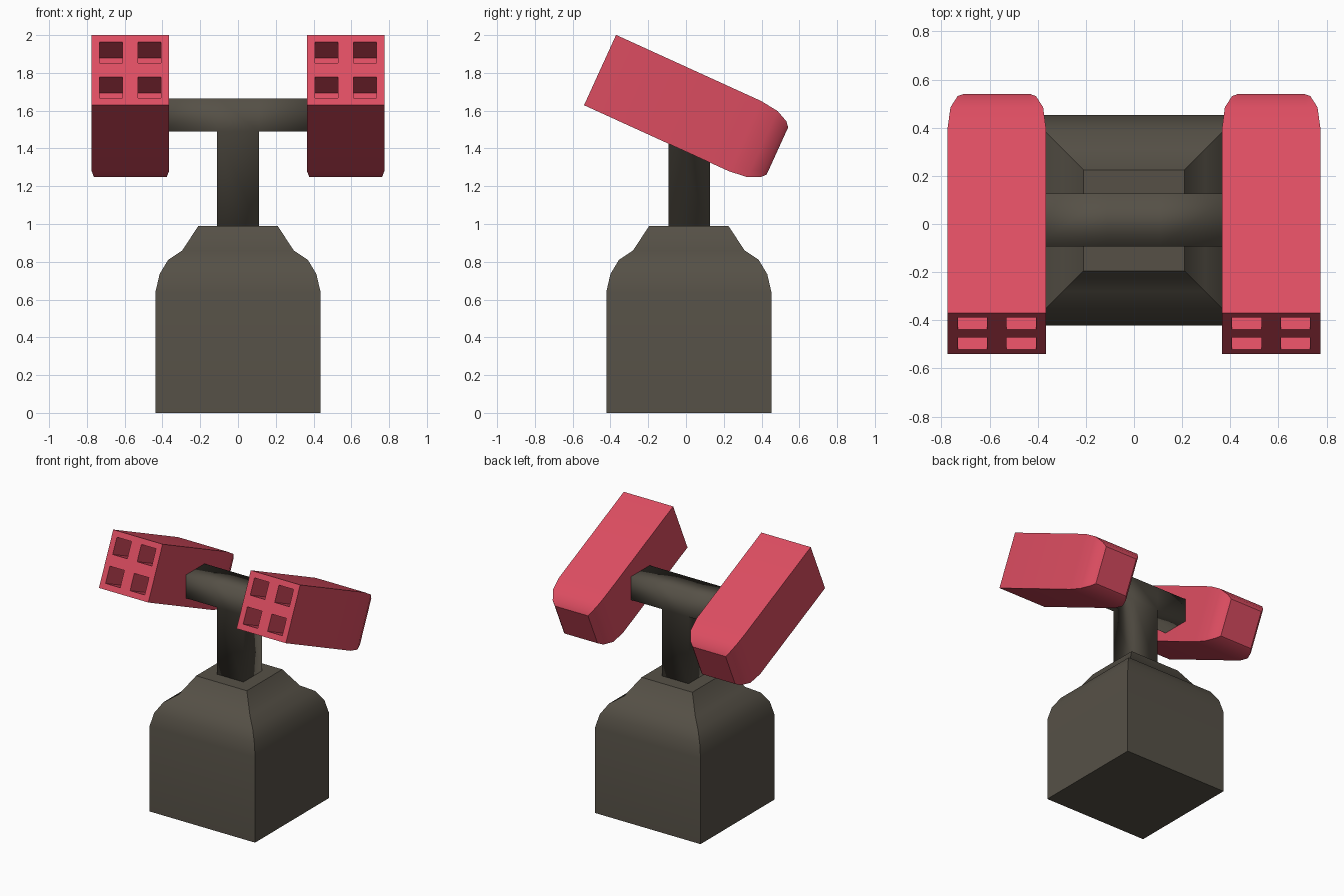
import bpy, bmesh, math
from mathutils import Vector

if "Cube" in bpy.data.objects:
    bpy.data.objects.remove(bpy.data.objects["Cube"], do_unlink=True)


def material(name, rgb):
    mat = bpy.data.materials.new(name)
    mat.use_nodes = True
    mat.diffuse_color = (*rgb, 1)
    mat.node_tree.nodes["Principled BSDF"].inputs["Base Color"].default_value = (*rgb, 1)
    return mat


dark_grey = material("dark warm grey", (0.092, 0.081, 0.062))
red = material("soft red", (0.72, 0.074, 0.12))


def finish(bm, name, mat, location=(0, 0, 0), smooth_angle=40):
    bmesh.ops.recalc_face_normals(bm, faces=bm.faces[:])
    mesh = bpy.data.meshes.new(name)
    bm.to_mesh(mesh)
    bm.free()
    mesh.materials.append(mat)
    obj = bpy.data.objects.new(name, mesh)
    bpy.context.collection.objects.link(obj)
    obj.location = location
    bpy.ops.object.select_all(action="DESELECT")
    obj.select_set(True)
    bpy.context.view_layer.objects.active = obj
    bpy.ops.object.shade_smooth_by_angle(angle=math.radians(smooth_angle))
    return obj


def extrude_rim(bm, edges, axis, height, scale):
    """Extrude an open rim to a height on the axis, scaling it about that axis."""
    new = bmesh.ops.extrude_edge_only(bm, edges=edges)["geom"]
    for v in (g for g in new if isinstance(g, bmesh.types.BMVert)):
        v.co *= scale
        v.co[axis] = height
    return [g for g in new if isinstance(g, bmesh.types.BMEdge)]


def loft(bm, edges, axis, half, profile):
    """Stack square rims along the axis and cap the last one."""
    for height, size in profile:
        edges = extrude_rim(bm, edges, axis, height, size / half)
        half = size
    bmesh.ops.edgeloop_fill(bm, edges=edges)


# Pedestal: square body with rounded shoulders and a sloped collar
bm = bmesh.new()
base_half = 0.437
bmesh.ops.create_grid(bm, x_segments=1, y_segments=1, size=base_half)
loft(bm, bm.edges[:], 2, base_half,
     [(0.64, 0.437), (0.735, 0.415), (0.81, 0.37), (0.86, 0.295), (0.99, 0.21)])
finish(bm, "pedestal", dark_grey, (0, 0.015, 0))

# T-shaped mount: central block with two arms and a post drawn out of it
bm = bmesh.new()
bmesh.ops.create_cube(bm, size=1)
for v in bm.verts:
    v.co = (v.co.x * 0.22, v.co.y * 0.22, v.co.z * 0.175)
for direction, length in (((1, 0, 0), 0.3), ((-1, 0, 0), 0.3), ((0, 0, -1), 0.51)):
    way = Vector(direction)
    bm.normal_update()
    face = max(bm.faces, key=lambda f: f.normal.dot(way) - abs(f.calc_center_median().cross(way).length))
    out = bmesh.ops.extrude_discrete_faces(bm, faces=[face])["faces"][0]
    bmesh.ops.translate(bm, verts=out.verts[:], vec=way * length)
finish(bm, "mount", dark_grey, (0, 0.017, 1.578), smooth_angle=180)

# Launcher pods: tilted boxes with four square tubes in front, rounded at the rear
HALF = 0.2045
TUBE_DEPTH = 0.2
cuts = [-HALF, -0.162, -0.041, 0.041, 0.162, HALF]
for side, label in ((1, "left"), (-1, "right")):
    bm = bmesh.new()
    grid = [[bm.verts.new((x, 0, z)) for z in cuts] for x in cuts]
    tubes = []
    for i in range(5):
        for j in range(5):
            face = bm.faces.new((grid[i][j], grid[i + 1][j], grid[i + 1][j + 1], grid[i][j + 1]))
            if i % 2 and j % 2:
                tubes.append(face)
    rim = [e for e in bm.edges if e.is_boundary]
    for face in bmesh.ops.extrude_discrete_faces(bm, faces=tubes)["faces"]:
        bmesh.ops.translate(bm, verts=face.verts[:], vec=(0, TUBE_DEPTH, 0))
    loft(bm, rim, 1, HALF,
         [(0.843, HALF), (0.945, HALF - 0.012), (1.01, HALF - 0.042), (1.032, HALF - 0.068)])
    pod = finish(bm, label + "_launcher_pod", red, (side * 0.57, -0.455, 1.815))
    pod.rotation_euler.x = math.radians(-24.5)
